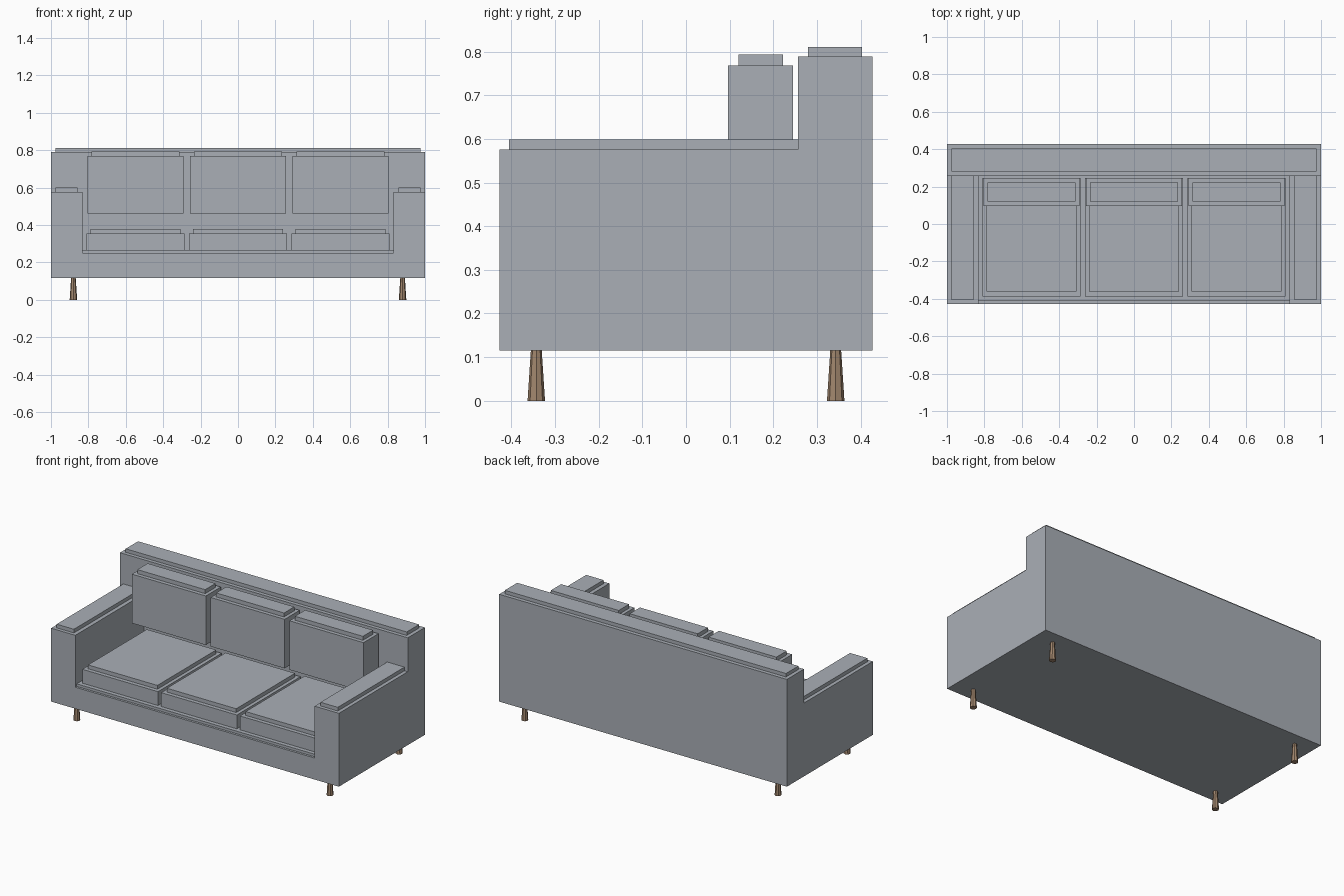
import bpy, bmesh
from mathutils import Matrix

if "Cube" in bpy.data.objects:
    bpy.data.objects.remove(bpy.data.objects["Cube"])


def material(name, rgb):
    mat = bpy.data.materials.new(name)
    mat.use_nodes = True
    mat.diffuse_color = (*rgb, 1)
    mat.node_tree.nodes["Principled BSDF"].inputs["Base Color"].default_value = (*rgb, 1)
    return mat


FABRIC = material("grey_fabric", (0.40, 0.43, 0.47))
WOOD = material("brown_wood", (0.36, 0.24, 0.155))


def add_object(name, bm, mat):
    bmesh.ops.recalc_face_normals(bm, faces=bm.faces)
    mesh = bpy.data.meshes.new(name)
    bm.to_mesh(mesh)
    bm.free()
    mesh.materials.append(mat)
    obj = bpy.data.objects.new(name, mesh)
    bpy.context.collection.objects.link(obj)
    return obj


def box(name, x, y, z, mat=FABRIC):
    """Box from (min, max) pairs along each axis."""
    bm = bmesh.new()
    bmesh.ops.create_cube(bm, size=1)
    for v in bm.verts:
        v.co = [pair[0] if c < 0 else pair[1] for c, pair in zip(v.co, (x, y, z))]
    return add_object(name, bm, mat)


def span(centre, width):
    return centre - width / 2, centre + width / 2


# Main dimensions
DEPTH, BACK_Y = 0.427, 0.257
FLOOR, SEAT, ARM, BACK = 0.115, 0.25, 0.576, 0.789
INNER = 0.832

# Body: stepped side profile extruded across, with the seat well cut out
profile = [(-DEPTH, FLOOR), (DEPTH, FLOOR), (DEPTH, BACK),
           (BACK_Y, BACK), (BACK_Y, ARM), (-DEPTH, ARM)]
bm = bmesh.new()
face = bm.faces.new([bm.verts.new((-1, y, z)) for y, z in profile])
side = bmesh.ops.extrude_face_region(bm, geom=[face])["geom"]
bmesh.ops.translate(bm, vec=(2, 0, 0),
                    verts=[g for g in side if isinstance(g, bmesh.types.BMVert)])
body = add_object("body", bm, FABRIC)
cutter = box("seat_well_cutter", (-INNER, INNER), (-1, BACK_Y), (SEAT, 1))
cut = body.modifiers.new("seat_well", "BOOLEAN")
cut.operation, cut.solver, cut.object = "DIFFERENCE", "EXACT", cutter
bpy.context.view_layer.objects.active = body
bpy.ops.object.modifier_apply(modifier=cut.name)
bpy.data.objects.remove(cutter)

# Raised panels on the back, arms and seat deck
box("back_cap", (-0.977, 0.977), (0.28, 0.403), (BACK, 0.811))
box("seat_deck", (-INNER, INNER), (-0.413, BACK_Y), (SEAT, 0.266))
for side_name, s in (("left", 1), ("right", -1)):
    box(side_name + "_arm_cap", span(s * 0.917, 0.12), (-0.405, BACK_Y), (ARM, 0.599))

# Seat and back cushions, each with a raised panel on top
for label, x in (("right", -0.548), ("middle", 0), ("left", 0.548)):
    box(label + "_seat_cushion", span(x, 0.526), (-0.387, 0.245), (0.266, 0.353))
    box(label + "_seat_cushion_cap", span(x, 0.482), (-0.362, 0.222), (0.353, 0.377))
    box(label + "_back_cushion", span(x, 0.514), (0.096, 0.245), (0.46, 0.768))
    box(label + "_back_cushion_cap", span(x, 0.472), (0.12, 0.222), (0.768, 0.793))

# Legs: slim faceted cones, wider at the foot
for end, y in (("front", -0.343), ("back", 0.343)):
    for side_name, x in (("left", 0.88), ("right", -0.88)):
        bm = bmesh.new()
        bmesh.ops.create_cone(bm, cap_ends=True, segments=8, radius1=0.02,
                              radius2=0.0125, depth=FLOOR,
                              matrix=Matrix.Translation((x, y, FLOOR / 2)))
        add_object(f"{end}_{side_name}_leg", bm, WOOD)
